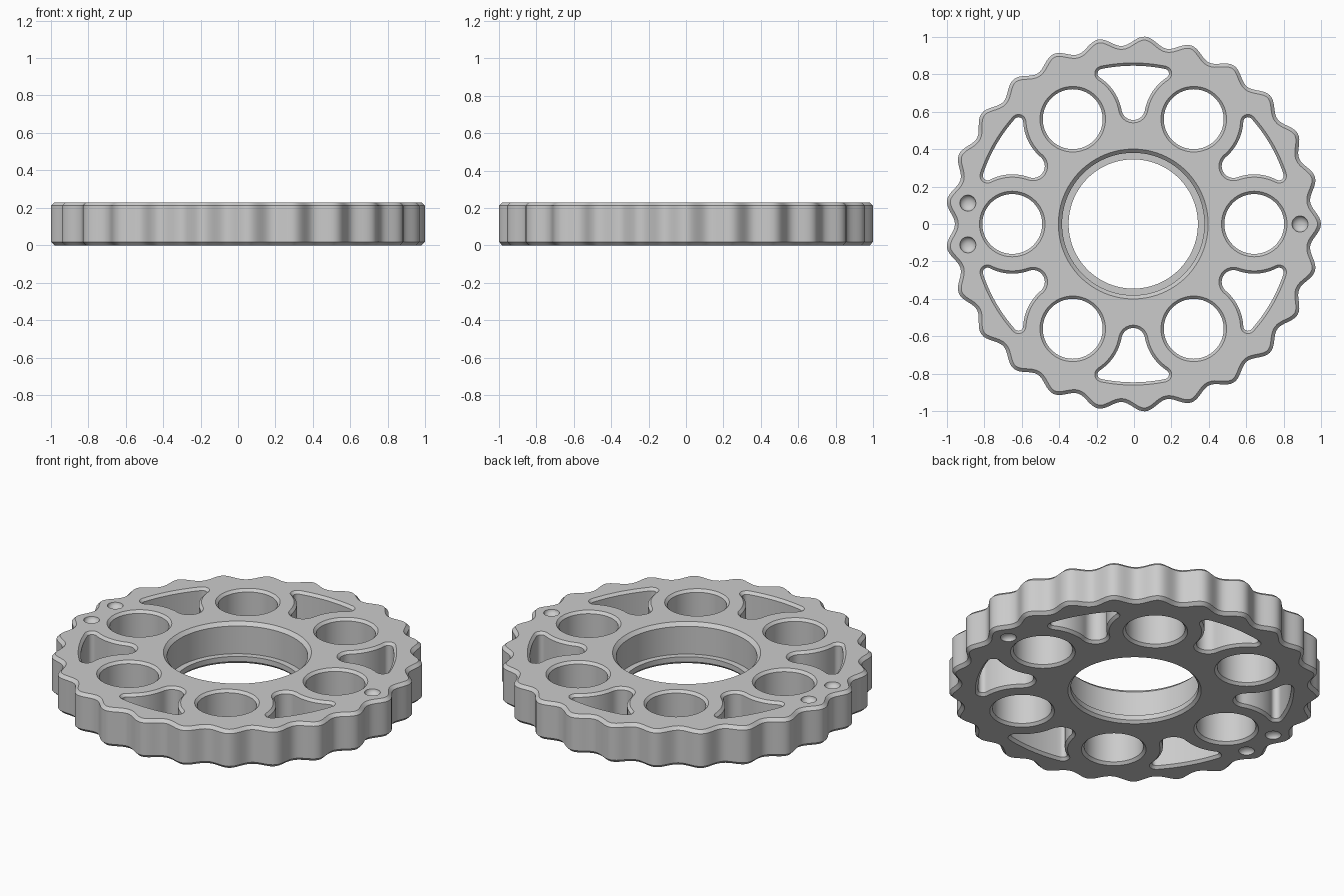
import bpy
import bmesh
from math import sin, cos, pi, radians, atan2, acos, hypot

cube = bpy.data.objects.get("Cube")
if cube:
    bpy.data.objects.remove(cube)

H = 0.23            # disc thickness
LOBES = 25
PITCH = 0.646       # radius on which the round holes sit
CHAMFER = 0.018
OFFSET_X = -0.004

bm = bmesh.new()
top_edges, bottom_edges = [], []


def arc(cx, cy, r, a0, a1, n):
    return [(cx + r * cos(a0 + (a1 - a0) * i / n),
             cy + r * sin(a0 + (a1 - a0) * i / n)) for i in range(n + 1)]


def circle(r, cx=0, cy=0, n=64):
    return arc(cx, cy, r, 0, 2 * pi, n)[:-1]


def add_loop(points, z):
    return [bm.verts.new((x + OFFSET_X, y, z)) for x, y in points]


def loop_edges(verts):
    return [bm.edges.get((v, verts[i - 1])) for i, v in enumerate(verts)]


def skin(loops):
    for a, b in zip(loops, loops[1:]):
        for i in range(len(a)):
            bm.faces.new((a[i - 1], a[i], b[i], b[i - 1]))


def wall(sections):
    """Stack of (points, z) from the bottom face up to the top face."""
    loops = [add_loop(p, z) for p, z in sections]
    skin(loops)
    bottom_edges.extend(loop_edges(loops[0]))
    top_edges.extend(loop_edges(loops[-1]))


def chamfered(outline, c):
    """Wall whose outline(d) is moved into the material by d at both rims."""
    wall([(outline(c), 0), (outline(0), c), (outline(0), H - c), (outline(c), H)])


# wavy outer rim, offset along its normal
def rim(d):
    pts = []
    steps = LOBES * 16
    for i in range(steps):
        a = 2 * pi * i / steps
        r = 0.977 + 0.025 * cos(LOBES * a)
        slope = -0.025 * LOBES * sin(LOBES * a)
        n = hypot(r, slope)
        nx = (r * cos(a) + slope * sin(a)) / n
        ny = (r * sin(a) - slope * cos(a)) / n
        pts.append((r * cos(a) - d * nx, r * sin(a) - d * ny))
    return pts


# rounded three-cornered window, symmetric about the angle mid
def window(mid, d):
    outer, side, tip, corner = 0.845 + d, 0.265 - d, 0.063 + d, 0.025 + d
    hx, hy = PITCH * cos(pi / 6), PITCH * sin(pi / 6)
    tx = 0.618                                   # tip circle centre
    orbit = outer - corner                       # corner circle orbit
    gap = side + corner
    phi = pi / 6 - acos((orbit ** 2 + PITCH ** 2 - gap ** 2) / (2 * orbit * PITCH))
    qx, qy = orbit * cos(phi), orbit * sin(phi)
    to_corner = atan2(qy - hy, qx - hx)
    to_tip = atan2(-hy, tx - hx)
    half = arc(0, 0, outer, 0, phi, 8)
    half += arc(qx, qy, corner, phi, to_corner + pi, 8)[1:]
    half += arc(hx, hy, side, to_corner, to_tip - (2 * pi if to_tip > to_corner else 0), 14)[1:]
    half += arc(tx, 0, tip, to_tip + pi, pi, 10)[1:]
    pts = half + [(x, -y) for x, y in half[-2:0:-1]]
    return [(x * cos(mid) - y * sin(mid), x * sin(mid) + y * cos(mid)) for x, y in pts]


# shallow round dimple on one face
def dimple(cx, cy, face_z, direction, edges, r=0.043, depth=0.03):
    loops = []
    for k in range(6):
        t = k / 6 * pi / 2
        loops.append(add_loop(circle(r * cos(t), cx, cy, 24),
                              face_z - direction * depth * sin(t)))
    skin(loops)
    bm.faces.new(loops[-1])
    edges.extend(loop_edges(loops[0]))


chamfered(rim, CHAMFER)

# round holes and windows alternate around the disc
for k in range(6):
    a = k * pi / 3
    chamfered(lambda d: circle(0.16 + d, PITCH * cos(a), PITCH * sin(a)), 0.015)
    chamfered(lambda d: window(a + pi / 6, d), 0.015)

# stepped centre bore with a lip at the bottom
bore = [(0.36, 0), (0.345, 0.015), (0.345, 0.045), (0.38, 0.045),
        (0.38, H - 0.02), (0.4, H)]
wall([(circle(r, n=96), z) for r, z in bore])

# marker dimples: one on the right lobe, two on the opposite pair
for deg in (0, 180 - 7.2, 180 + 7.2):
    x, y = 0.89 * cos(radians(deg)), 0.89 * sin(radians(deg))
    dimple(x, y, H, 1, top_edges)
    dimple(x, y, 0, -1, bottom_edges)

# flat faces between all the outlines
for edges in (top_edges, bottom_edges):
    bmesh.ops.triangle_fill(bm, edges=edges, use_beauty=True)
bmesh.ops.recalc_face_normals(bm, faces=bm.faces[:])

mesh = bpy.data.meshes.new("lobed_disc")
bm.to_mesh(mesh)
bm.free()
disc = bpy.data.objects.new("lobed_disc", mesh)
bpy.context.collection.objects.link(disc)

grey = bpy.data.materials.new("light_grey")
grey.use_nodes = True
colour = (0.6, 0.6, 0.6, 1)
grey.diffuse_color = colour
grey.node_tree.nodes["Principled BSDF"].inputs["Base Color"].default_value = colour
mesh.materials.append(grey)

bpy.ops.object.select_all(action='DESELECT')
disc.select_set(True)
bpy.context.view_layer.objects.active = disc
bpy.ops.object.shade_smooth_by_angle(angle=radians(30))
